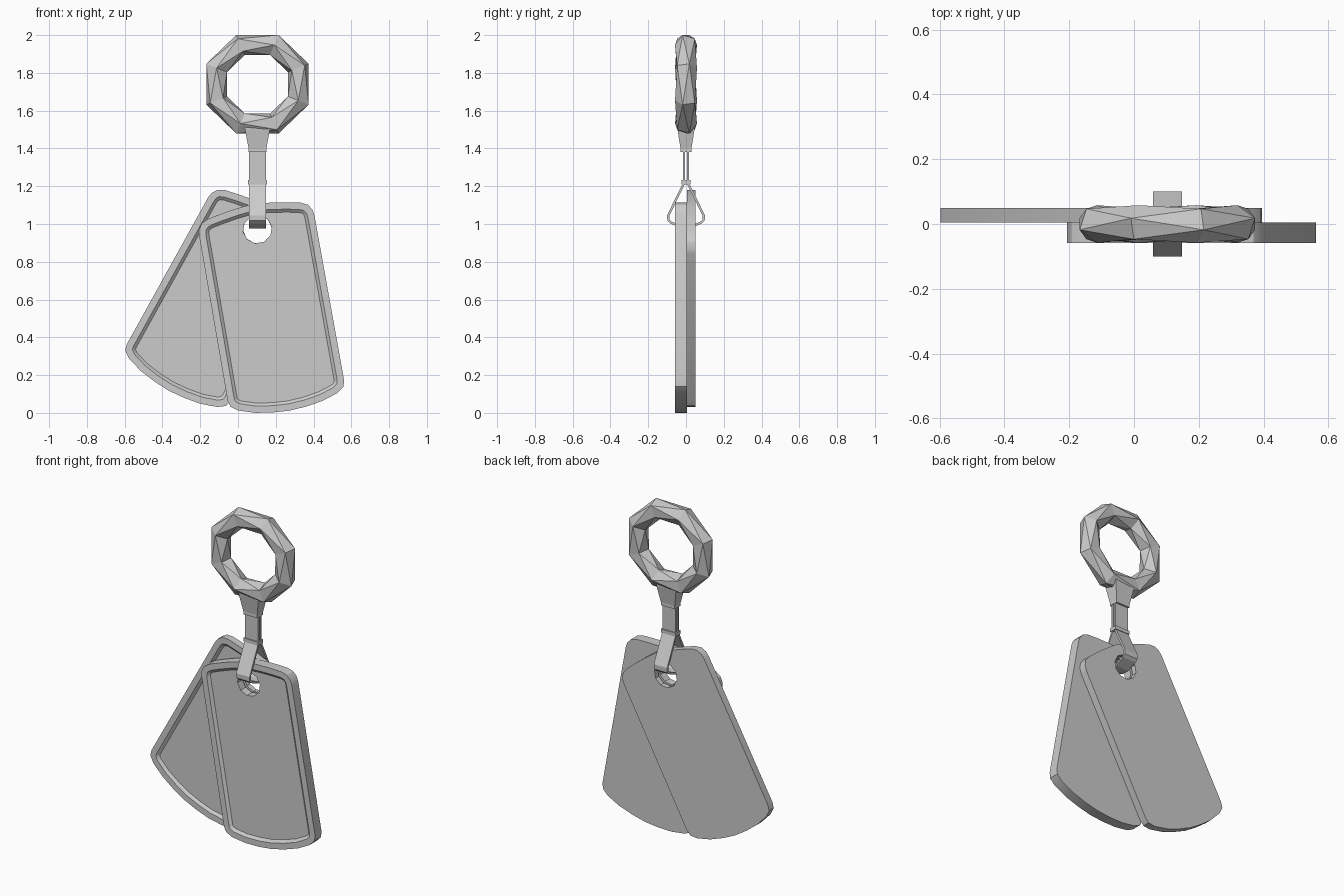
import bpy, bmesh, math
from mathutils import Matrix, Vector

if "Cube" in bpy.data.objects:
    bpy.data.objects.remove(bpy.data.objects["Cube"])

CX, HOLE_Z = 0.103, 0.972


def finish(bm, name, smooth=False):
    bmesh.ops.recalc_face_normals(bm, faces=bm.faces[:])
    me = bpy.data.meshes.new(name)
    bm.to_mesh(me)
    bm.free()
    ob = bpy.data.objects.new(name, me)
    bpy.context.collection.objects.link(ob)
    if smooth:
        bpy.ops.object.select_all(action='DESELECT')
        ob.select_set(True)
        bpy.context.view_layer.objects.active = ob
        bpy.ops.object.shade_smooth_by_angle(angle=math.radians(30))
    return ob


def inset(pts, d):
    """Mitred inward offset of a clockwise outline."""
    out = []
    for i, p in enumerate(pts):
        a = (p - pts[i - 1]).normalized()
        b = (pts[(i + 1) % len(pts)] - p).normalized()
        na, nb = Vector((a.y, -a.x)), Vector((b.y, -b.x))
        out.append(p + (na + nb) * d / (1 + na.dot(nb)))
    return out


def ring(bm, pts, y):
    return [bm.verts.new((p.x, y, p.y)) for p in pts]


def bridge(bm, a, b):
    n = len(a)
    for i in range(n):
        bm.faces.new((a[i], a[(i + 1) % n], b[(i + 1) % n], b[i]))


def loop_edges(bm, r):
    return [bm.edges.get((r[i - 1], r[i])) for i in range(len(r))]


# Tags: rounded plate, raised rim on the front, hole at the local origin
HALF = [(0, .137), (.1, .126), (.18, .113), (.25, .099), (.285, .082), (.305, .052),
        (.31, .02), (.313, -.865), (.304, -.9), (.267, -.927), (.18, -.955),
        (.09, -.969), (0, -.975)]


def tag(name, y_front, y_back, angle):
    outline = [Vector(p) for p in HALF] + [Vector((-x, z)) for x, z in HALF[-2:0:-1]]
    hole = [Vector((.077 * math.cos(math.tau * i / 10), .075 * math.sin(math.tau * i / 10)))
            for i in range(10)]
    bm = bmesh.new()
    floor = y_front + .014
    rings = [ring(bm, outline, y_back), ring(bm, outline, y_front),
             ring(bm, inset(outline, .036), y_front), ring(bm, inset(outline, .052), floor)]
    for a, b in zip(rings, rings[1:]):
        bridge(bm, a, b)
    hf, hb = ring(bm, hole, floor), ring(bm, hole, y_back)
    bridge(bm, hf, hb)
    for outer, inner in ((rings[-1], hf), (rings[0], hb)):
        bmesh.ops.triangle_fill(bm, use_beauty=True,
                                edges=loop_edges(bm, outer) + loop_edges(bm, inner))
    bm.transform(Matrix.Translation((CX, 0, HOLE_Z)) @ Matrix.Rotation(math.radians(angle), 4, 'Y'))
    return finish(bm, name, True)


tag("front_tag", -.058, .005, -10)
tag("back_tag", .005, .05, 28.8)

# Faceted key ring: eight pentagon sections, each mirrored against the next
bm = bmesh.new()
secs = []
for i in range(8):
    t = math.radians(22.5 + 45 * i)
    row = []
    for j in range(5):
        p = math.radians(18 + 36 * (i % 2) + 72 * j)
        r = .225 + .06 * math.cos(p)
        row.append(bm.verts.new((CX + 1.04 * r * math.cos(t), .058 * math.sin(p),
                                 1.74 + r * math.sin(t))))
    secs.append(row)
for i in range(8):
    a, b = secs[i], secs[(i + 1) % 8]
    for j in range(5):
        k = (j + 1) % 5
        if i % 2 == 0:
            bm.faces.new((a[j], a[k], b[j]))
            bm.faces.new((a[k], b[k], b[j]))
        else:
            bm.faces.new((a[j], a[k], b[k]))
            bm.faces.new((a[j], b[k], b[j]))
finish(bm, "key_ring")


# Neck and collars: tapered blocks given as (z, half width x, half depth y)
def block(name, levels):
    bm = bmesh.new()
    rows = [[bm.verts.new((CX + sx * hx, sy * hy, z))
             for sx, sy in ((-1, -1), (1, -1), (1, 1), (-1, 1))] for z, hx, hy in levels]
    for a, b in zip(rows, rows[1:]):
        bridge(bm, a, b)
    bm.faces.new(rows[0])
    bm.faces.new(rows[-1])
    return finish(bm, name)


block("neck", [(1.38, .047, .029), (1.40, .047, .029), (1.50, .066, .045), (1.545, .07, .046)])
block("collar", [(1.21, .05, .024), (1.232, .05, .024)])

# Strap: one folded ribbon running down, through the holes and back up
side = [(.011, 1.40), (.011, 1.215), (.094, 1.045), (.093, 1.02), (.08, 1.008)]
path = side + [(.02, .982), (-.02, .982)] + [(-y, z) for y, z in reversed(side)]
bm = bmesh.new()
rows = [[bm.verts.new((CX + s * .045, y, z)) for s in (-1, 1)] for y, z in path]
for a, b in zip(rows, rows[1:]):
    bm.faces.new((a[0], a[1], b[1], b[0]))
strap = finish(bm, "strap")
mod = strap.modifiers.new("thickness", 'SOLIDIFY')
mod.thickness = .012
mod.offset = 0
mod.use_even_offset = True
